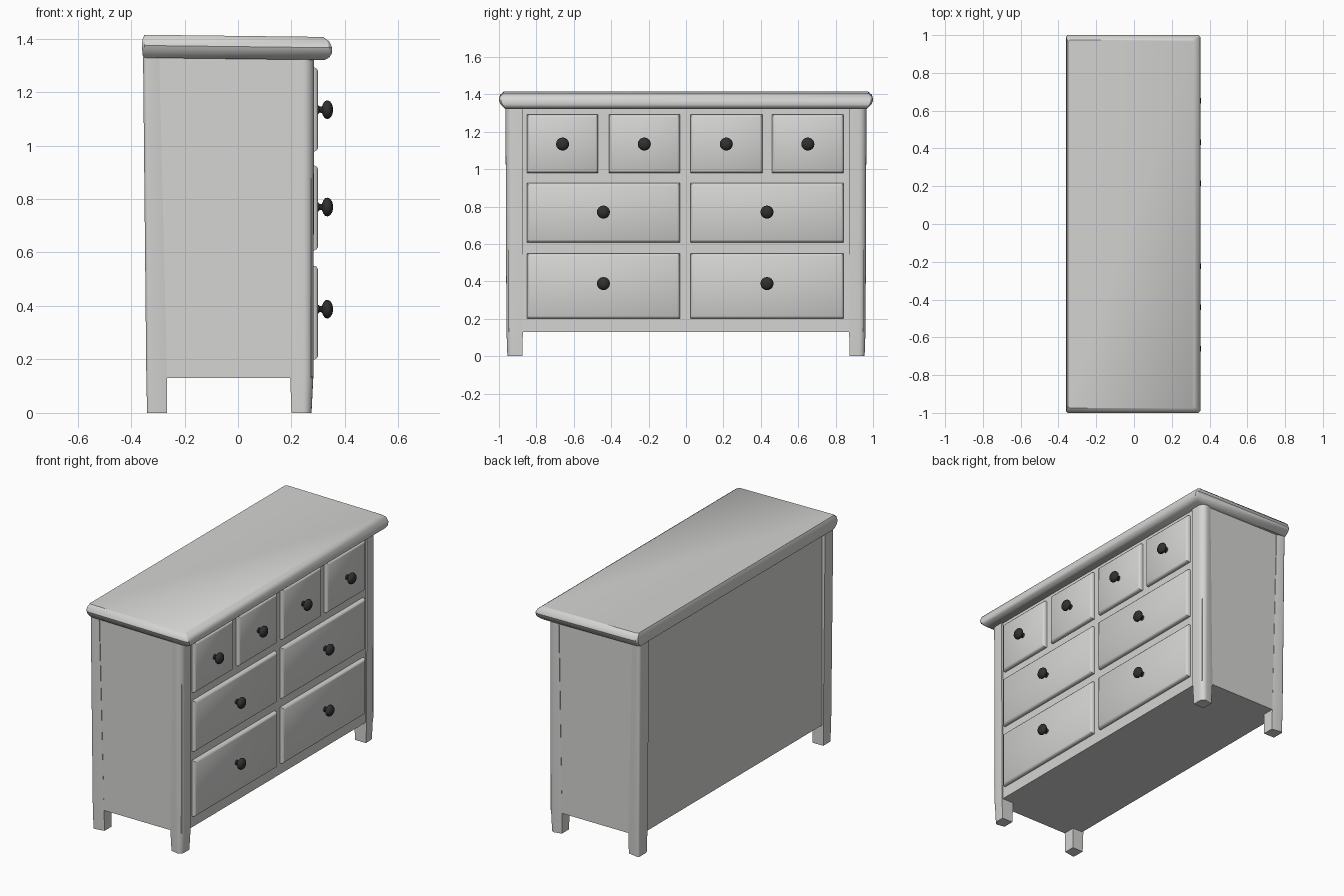
import bpy, bmesh, math
from mathutils import Matrix

if "Cube" in bpy.data.objects:
    bpy.data.objects.remove(bpy.data.objects["Cube"])


def material(name, rgb):
    m = bpy.data.materials.new(name)
    m.diffuse_color = (*rgb, 1)
    m.use_nodes = True
    m.node_tree.nodes["Principled BSDF"].inputs["Base Color"].default_value = m.diffuse_color
    return m


PAINT = material("pale grey paint", (0.66, 0.66, 0.65))
DARK = material("dark metal", (0.03, 0.03, 0.03))


def finish(name, bm, mat, angle=35):
    bmesh.ops.recalc_face_normals(bm, faces=bm.faces)
    me = bpy.data.meshes.new(name)
    bm.to_mesh(me)
    bm.free()
    me.materials.append(mat)
    ob = bpy.data.objects.new(name, me)
    bpy.context.collection.objects.link(ob)
    bpy.ops.object.select_all(action='DESELECT')
    ob.select_set(True)
    bpy.context.view_layer.objects.active = ob
    bpy.ops.object.shade_smooth_by_angle(angle=math.radians(angle))
    return ob


def loft(name, rings, mat, angle=35):
    """Skin a stack of equal-length point rings and cap both ends."""
    bm = bmesh.new()
    vs = [[bm.verts.new(p) for p in r] for r in rings]
    n = len(vs[0])
    for a, b in zip(vs, vs[1:]):
        for i in range(n):
            j = (i + 1) % n
            bm.faces.new((a[i], a[j], b[j], b[i]))
    bm.faces.new(vs[0])
    bm.faces.new(vs[-1])
    return finish(name, bm, mat, angle)


def rect(x0, x1, y, z, c=0.01):
    """Horizontal rectangle with clipped corners; tilts down slightly to the front."""
    pts = [(x0 + c, -y), (x1 - c, -y), (x1, -y + c), (x1, y - c),
           (x1 - c, y), (x0 + c, y), (x0, y - c), (x0, -y + c)]
    return [(px, py, z - 0.012 * px) for px, py in pts]


# carcass
bm = bmesh.new()
bmesh.ops.create_cube(bm, size=1, matrix=Matrix.Translation((-0.03, 0, 0.73))
                      @ Matrix.Diagonal((0.61, 1.9, 1.2, 1)))
finish("carcass", bm, PAINT)

# table top with moulded edge
loft("top", [rect(-0.352, 0.325, 0.965, 1.324),
             rect(-0.357, 0.342, 0.975, 1.334),
             rect(-0.358, 0.352, 0.992, 1.350),
             rect(-0.360, 0.352, 1.000, 1.370),
             rect(-0.357, 0.342, 0.994, 1.393),
             rect(-0.350, 0.318, 0.975, 1.410)], PAINT)


def post_ring(side, xo, xi, yo, yi, r, z):
    """Post section with a rounded outer corner (xo, yo)."""
    sx = 1 if xo > xi else -1
    pts = [(xi, yi), (xo, yi)]
    for k in range(6):
        t = math.radians(18 * k)
        pts.append((xo - sx * r * (1 - math.cos(t)), yo - r * (1 - math.sin(t))))
    pts.append((xi, yo - 0.01))
    return [(x, side * y, z) for x, y in pts]


# corner posts running down into legs
for side, s in ((-1, "left"), (1, "right")):
    loft("front_post_" + s,
         [post_ring(side, 0.275, 0.20, 0.955, 0.875, 0.030, 0.0),
          post_ring(side, 0.282, 0.195, 0.960, 0.872, 0.035, 0.14),
          post_ring(side, 0.285, 0.215, 0.965, 0.872, 0.040, 1.33)], PAINT)
    loft("back_post_" + s,
         [post_ring(side, -0.340, -0.265, 0.955, 0.875, 0.012, 0.0),
          post_ring(side, -0.343, -0.265, 0.960, 0.872, 0.015, 0.14),
          post_ring(side, -0.355, -0.295, 0.965, 0.872, 0.018, 1.33)], PAINT)


def drawer(name, y0, y1, z0, z1):
    """Raised drawer front with softly bevelled border."""
    def ring(x, i):
        return [(x, y0 + i, z0 + i), (x, y1 - i, z0 + i),
                (x, y1 - i, z1 - i), (x, y0 + i, z1 - i)]
    loft(name, [ring(0.26, 0), ring(0.286, 0), ring(0.294, 0.004),
                ring(0.300, 0.014)], PAINT, 40)


def knob(name, y, z):
    """Turned mushroom knob pointing forward along +x."""
    profile = [(0.295, 0.018), (0.301, 0.016), (0.306, 0.011), (0.314, 0.012),
               (0.319, 0.024), (0.326, 0.033), (0.336, 0.035), (0.345, 0.030),
               (0.352, 0.020), (0.355, 0.008)]
    n = 16
    loft(name, [[(x, y + r * math.cos(2 * math.pi * k / n),
                  z + r * math.sin(2 * math.pi * k / n)) for k in range(n)]
                for x, r in profile], DARK, 50)


# rows: (bottom, top, knob height, column spans)
small = [(-0.85, -0.47), (-0.413, -0.033), (0.023, 0.408), (0.46, 0.843)]
wide = [(-0.85, -0.033), (0.023, 0.843)]
rows = [("upper", 0.978, 1.292, 1.134, small),
        ("middle", 0.608, 0.925, 0.77, wide),
        ("lower", 0.20, 0.55, 0.388, wide)]
for row, z0, z1, zk, spans in rows:
    for i, (y0, y1) in enumerate(spans, 1):
        drawer(f"{row}_drawer_{i}", y0, y1, z0, z1)
        knob(f"{row}_knob_{i}", (y0 + y1) / 2, zk)
